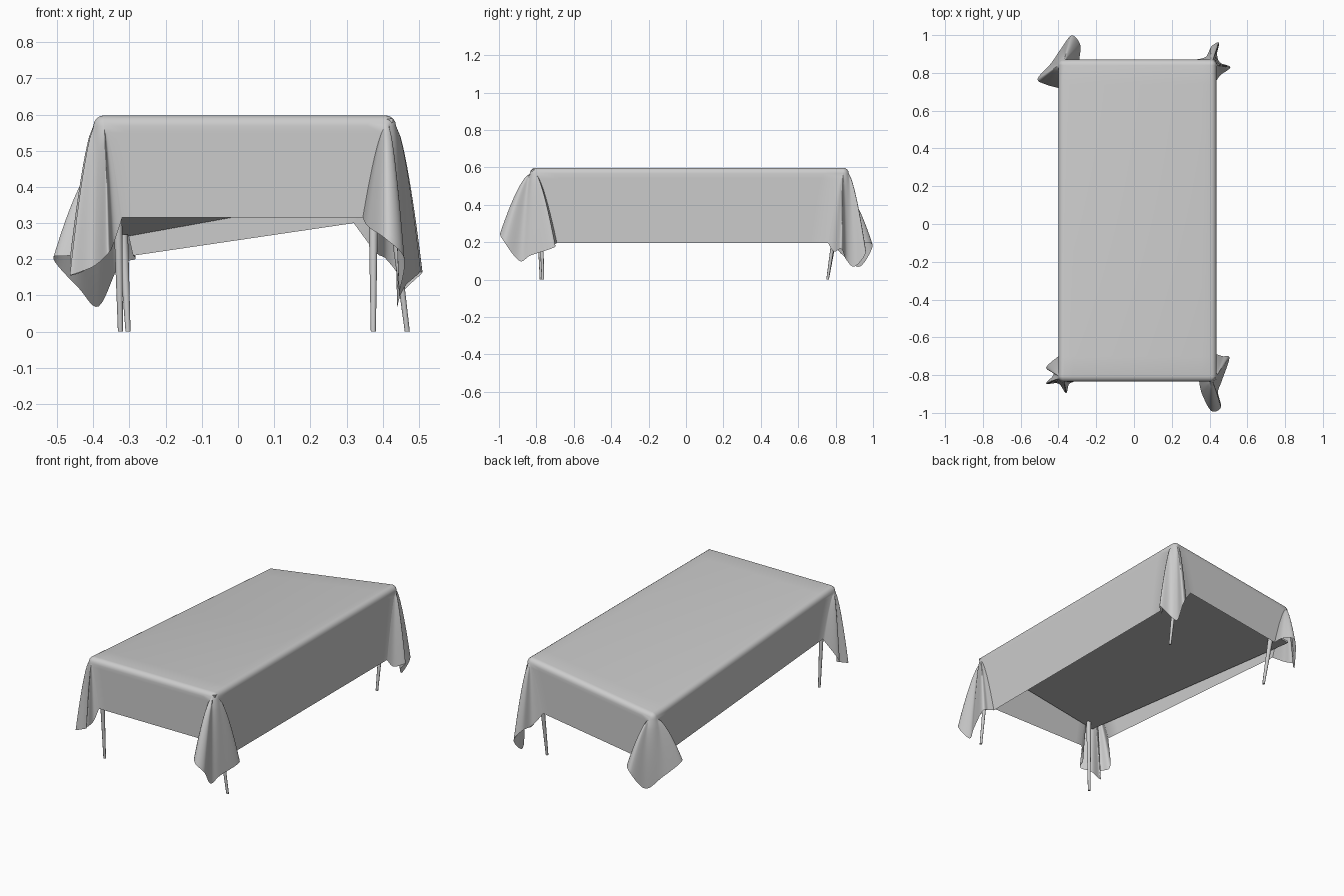
import bpy, bmesh
from math import sin, cos, pi, atan2
from mathutils import Vector as V

if "Cube" in bpy.data.objects:
    bpy.data.objects.remove(bpy.data.objects["Cube"])

X0, X1, Y0, Y1, TOP, R = -0.40, 0.437, -0.835, 0.87, 0.598, 0.03


def finish(name, bm, angle=60):
    me = bpy.data.meshes.new(name)
    bm.normal_update()
    bm.to_mesh(me)
    bm.free()
    ob = bpy.data.objects.new(name, me)
    bpy.context.collection.objects.link(ob)
    bpy.ops.object.select_all(action='DESELECT')
    bpy.context.view_layer.objects.active = ob
    ob.select_set(True)
    bpy.ops.object.shade_smooth_by_angle(angle=angle * pi / 180)
    return ob


def top_z(x, y):
    """Height of the cloth top: it sags towards the back left corner."""
    return TOP - .115 * (X1 - R - x) / (X1 - X0 - 2 * R) * (y - Y0 - R) / (Y1 - Y0 - 2 * R)


def spline(pts, n=7):
    """Smooth curve through the points."""
    p = [V(q) for q in pts]
    p = [p[0]] + p + [p[-1]]
    out = []
    for i in range(1, len(p) - 2):
        a, b, c, d = p[i - 1:i + 3]
        for k in range(n):
            t = k / n
            out.append(0.5 * (2 * b + (c - a) * t + (2 * a - 5 * b + 4 * c - d) * t ** 2
                              + (3 * b - a - 3 * c + d) * t ** 3))
    return out + [p[-1]]


# Hem path of the folded cloth at each corner, counter-clockwise from front left
ears = [
    [(X0, -.70, .33), (-.465, -.76, .20), (-.425, -.795, .17), (-.465, -.845, .155),
     (-.40, -.845, .18), (-.36, -.895, .215), (-.345, -.85, .24), (-.32, Y0, .315)],
    [(.345, Y0, .315), (.36, -.90, .29), (.41, -.99, .255), (.46, -.97, .20), (.445, -.89, .10),
     (.465, -.83, .13), (.505, -.71, .17), (.47, -.70, .19), (X1, -.69, .195)],
    [(X1, .76, .195), (.46, .79, .15), (.51, .83, .165), (.455, .855, .11), (.44, .90, .07),
     (.45, .96, .14), (.41, .94, .20), (.38, .885, .22), (.32, Y1, .30)],
    [(-.29, Y1, .21), (-.285, .95, .20), (-.33, .998, .18), (-.385, .93, .07),
     (-.44, .85, .12), (-.51, .77, .20), (-.47, .74, .21), (X0, .72, .22)],
]
corners = [(X0 + R, Y0 + R), (X1 - R, Y0 + R), (X1 - R, Y1 - R), (X0 + R, Y1 - R)]
N = 16

# Columns: rounded-edge start, outward direction, hem point
columns = []
for i in range(4):
    c, hem = V(corners[i]), spline(ears[i])
    start = pi + i * pi / 2
    for h in hem:
        v = h.xy - c
        rel = (atan2(v.y, v.x) - start - pi / 4 + pi) % (2 * pi) - pi
        a = start + pi / 4 + max(-pi / 4, min(pi / 4, rel))
        columns.append((c, V((cos(a), sin(a))), h))
    a = start + pi / 2
    nc, nh = V(corners[(i + 1) % 4]), V(ears[(i + 1) % 4][0])
    for k in range(1, N):
        columns.append((c.lerp(nc, k / N), V((cos(a), sin(a))), hem[-1].lerp(nh, k / N)))

# Tablecloth: rounded edge, hanging sides and corner folds
bm = bmesh.new()
grid = []
for p, d, h in columns:
    col = []
    z = top_z(p.x, p.y)
    for j in range(5):
        a = j / 4 * pi / 2
        q = p + d * R * sin(a)
        col.append(bm.verts.new((q.x, q.y, z - R * (1 - cos(a)))))
    for j in range(1, 15):
        t = j / 14
        s = q.lerp(h.xy, t ** 0.68)
        col.append(bm.verts.new((s.x, s.y, z - R + (h.z - z + R) * t)))
    grid.append(col)
for i, b in enumerate(grid):
    a = grid[i - 1]
    for j in range(len(b) - 1):
        bm.faces.new((a[j], a[j + 1], b[j + 1], b[j]))

# Tablecloth: sagging top surface
A, B = V(corners[0]), V(corners[2])
top = []
for i in range(N + 1):
    x = A.x + (B.x - A.x) * i / N
    row = []
    for j in range(N + 1):
        y = A.y + (B.y - A.y) * j / N
        row.append(bm.verts.new((x, y, top_z(x, y))))
    top.append(row)
for i in range(N):
    for j in range(N):
        bm.faces.new((top[i][j], top[i + 1][j], top[i + 1][j + 1], top[i][j + 1]))
bmesh.ops.remove_doubles(bm, verts=bm.verts, dist=1e-5)
bmesh.ops.recalc_face_normals(bm, faces=bm.faces)
finish("tablecloth", bm)


# Sloping panel under the cloth
def panel_z(x, y):
    return min(.26 + .18 * (x + .32) - .115 * (y - .87), TOP - .02)


bm = bmesh.new()
e = .008
outline = [(X0 + e, Y0 + e), (X1 - e, Y0 + e), (X1 - e, Y1 - e), (X0 + e, Y1 - e)]
low = [bm.verts.new((x, y, panel_z(x, y))) for x, y in outline]
high = [bm.verts.new((x, y, panel_z(x, y) + .012)) for x, y in outline]
bm.faces.new(low[::-1])
bm.faces.new(high)
for i in range(4):
    bm.faces.new((low[i - 1], low[i], high[i], high[i - 1]))
finish("table_top", bm, 30)


# Slim tapered, slightly splayed legs
def leg(name, foot, head):
    bm = bmesh.new()
    z = panel_z(*head)
    rings = []
    for (x, y), h, r in ((foot, 0, .007), (head, z, .014)):
        rings.append([bm.verts.new((x + r * cos(k * pi / 6), y + r * sin(k * pi / 6), h))
                      for k in range(12)])
    a, b = rings
    for k in range(12):
        bm.faces.new((a[k - 1], a[k], b[k], b[k - 1]))
    bm.faces.new(a[::-1])
    bm.faces.new(b)
    finish(name, bm, 40)


leg("front_left_leg", (-.325, -.775), (-.335, -.79))
leg("front_right_leg", (.468, -.765), (.395, -.785))
leg("back_right_leg", (.374, .757), (.374, .815))
leg("back_left_leg", (-.304, .757), (-.318, .80))
